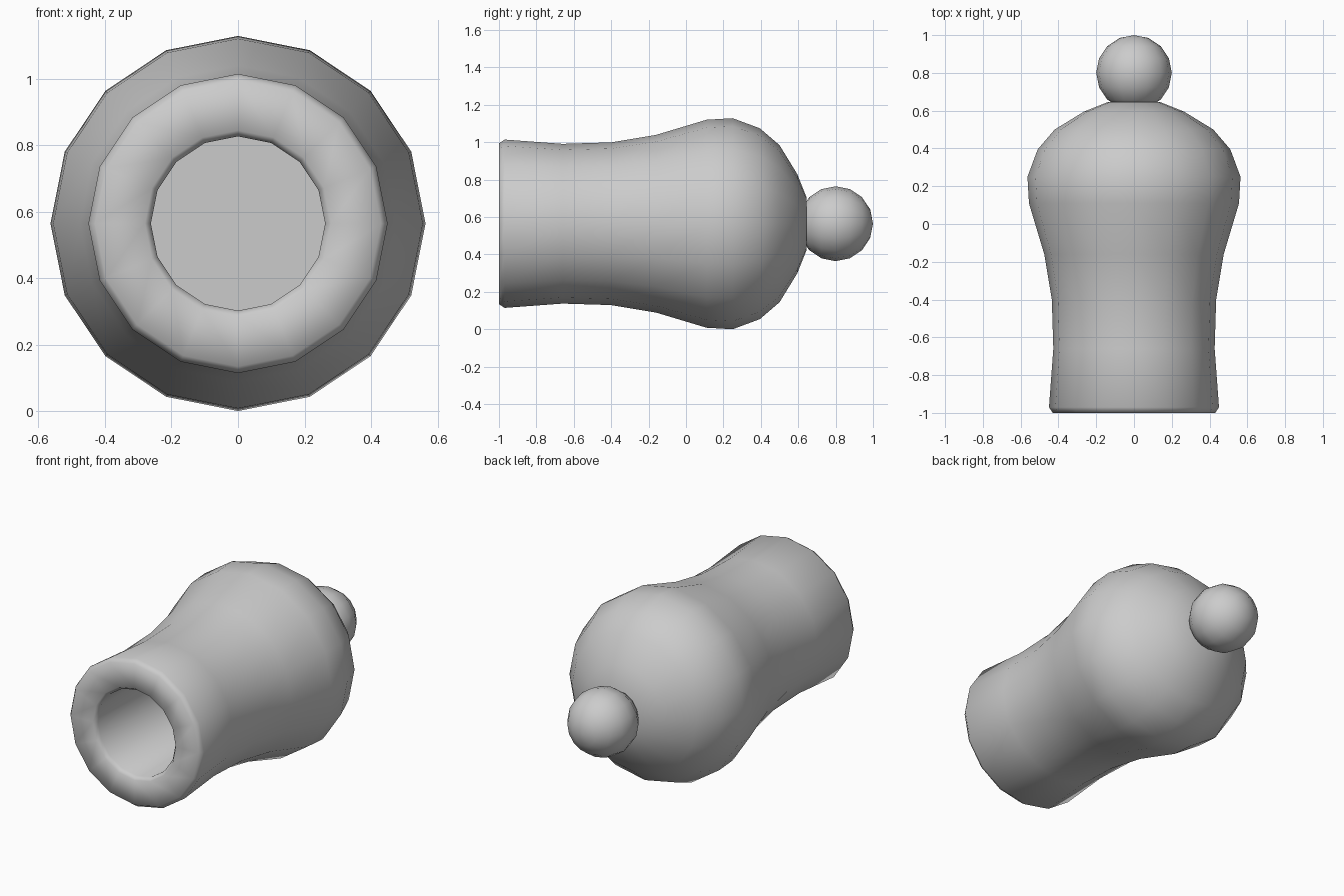
import bpy
import bmesh
from math import cos, sin, pi
from mathutils import Matrix

if "Cube" in bpy.data.objects:
    bpy.data.objects.remove(bpy.data.objects["Cube"], do_unlink=True)

SIDES = 16
AXIS_Z = 0.564

grey = bpy.data.materials.new("plain grey")
grey.use_nodes = True
grey.diffuse_color = (0.6, 0.6, 0.6, 1)
grey.node_tree.nodes["Principled BSDF"].inputs["Base Color"].default_value = (0.6, 0.6, 0.6, 1)


def finish(bm, name):
    bmesh.ops.recalc_face_normals(bm, faces=bm.faces)
    for face in bm.faces:
        face.smooth = True
    mesh = bpy.data.meshes.new(name)
    bm.to_mesh(mesh)
    bm.free()
    mesh.materials.append(grey)
    obj = bpy.data.objects.new(name, mesh)
    bpy.context.collection.objects.link(obj)
    return obj


def lathe(name, profile):
    """Revolve (y, radius) points about the lengthwise axis and cap both ends."""
    bm = bmesh.new()
    rings = []
    for y, r in profile:
        angles = [2 * pi * i / SIDES for i in range(SIDES)]
        rings.append([bm.verts.new((r * cos(a), y, AXIS_Z + r * sin(a))) for a in angles])
    for a, b in zip(rings, rings[1:]):
        for i in range(SIDES):
            j = (i + 1) % SIDES
            bm.faces.new((a[i], a[j], b[j], b[i]))
    bm.faces.new(rings[0])
    bm.faces.new(rings[-1])
    return finish(bm, name)


# Hollow body: bore floor, bore wall, rounded lip, waisted sleeve, domed back
body = lathe("hollow_body", [
    (0.2, 0.262), (-0.975, 0.262), (-1.0, 0.28),
    (-1.0, 0.43), (-0.97, 0.45), (-0.66, 0.427), (-0.40, 0.435),
    (-0.16, 0.475), (0.11, 0.556), (0.25, 0.564), (0.395, 0.51),
    (0.5, 0.42), (0.595, 0.265), (0.645, 0.14),
])
# The bore floor and its wall meet in a crisp corner
for edge in body.data.edges:
    if all(body.data.vertices[v].co.y == body.data.vertices[0].co.y for v in edge.vertices):
        edge.use_edge_sharp = True

# Round knob on the back
bm = bmesh.new()
bmesh.ops.create_uvsphere(
    bm, u_segments=SIDES, v_segments=8, radius=0.2,
    matrix=Matrix.Translation((0, 0.8, AXIS_Z)) @ Matrix.Rotation(pi / 2, 4, "X"))
finish(bm, "back_knob")
